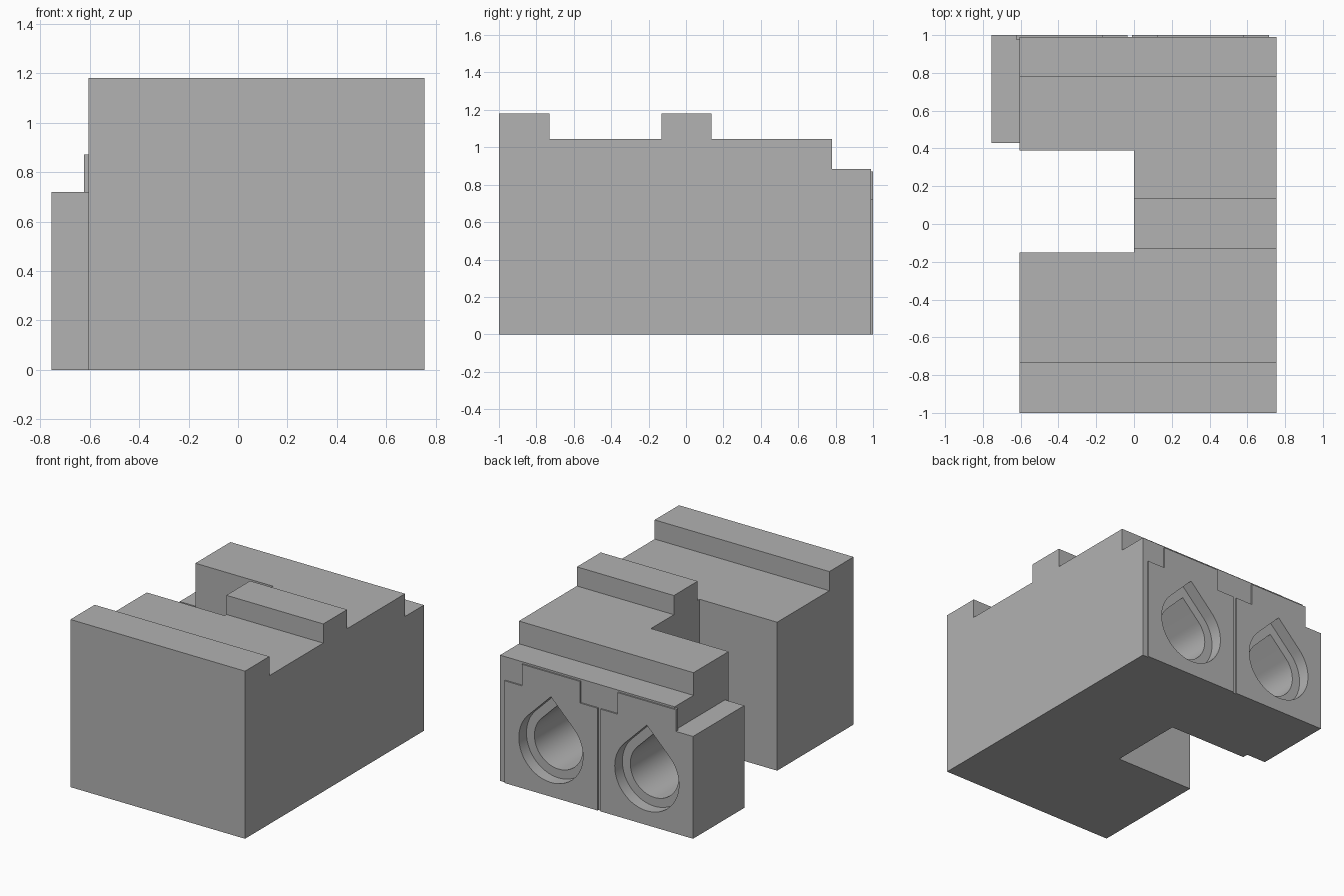
import bpy
import bmesh
from math import sin, cos, radians, sqrt

cube = bpy.data.objects.get("Cube")
if cube:
    bpy.data.objects.remove(cube, do_unlink=True)

grey = bpy.data.materials.new("plain grey")
grey.use_nodes = True
colour = (0.445, 0.445, 0.445, 1)
grey.diffuse_color = colour
grey.node_tree.nodes["Principled BSDF"].inputs["Base Color"].default_value = colour


def prism(name, outline, axis, lo, hi):
    """Extrude a 2D outline: (y, z) along x, or (x, z) along y."""
    bm = bmesh.new()
    place = (lambda a, b: (lo, a, b)) if axis == "x" else (lambda a, b: (a, lo, b))
    face = bm.faces.new([bm.verts.new(place(a, b)) for a, b in outline])
    moved = bmesh.ops.extrude_face_region(bm, geom=[face])["geom"]
    offset = (hi - lo, 0, 0) if axis == "x" else (0, hi - lo, 0)
    bmesh.ops.translate(bm, vec=offset,
                        verts=[v for v in moved if isinstance(v, bmesh.types.BMVert)])
    bmesh.ops.recalc_face_normals(bm, faces=bm.faces)
    mesh = bpy.data.meshes.new(name)
    bm.to_mesh(mesh)
    bm.free()
    mesh.materials.append(grey)
    obj = bpy.data.objects.new(name, mesh)
    bpy.context.collection.objects.link(obj)
    return obj


def rect(a0, a1, b0, b1):
    return [(a0, b0), (a1, b0), (a1, b1), (a0, b1)]


def teardrop(cx, cz, r, steps=48):
    """Circle whose upper quarter is replaced by a 45 degree peak."""
    arc = [radians(135 + 270 * i / steps) for i in range(steps + 1)]
    return [(cx + r * cos(a), cz + r * sin(a)) for a in arc] + [(cx, cz + r * sqrt(2))]


def cut(target, cutter):
    cutter.hide_render = True
    mod = target.modifiers.new("cut", "BOOLEAN")
    mod.operation = "DIFFERENCE"
    mod.solver = "EXACT"
    mod.object = cutter
    bpy.context.view_layer.objects.active = target
    bpy.ops.object.modifier_apply(modifier=mod.name)
    bpy.data.objects.remove(cutter, do_unlink=True)


# Main body with stepped ridges, and a side notch through its full height
RIDGE, DECK, LEDGE = 1.18, 1.045, 0.885
body = prism("body", [
    (-1, 0), (0.99, 0), (0.99, LEDGE), (0.78, LEDGE), (0.78, DECK),
    (0.135, DECK), (0.135, RIDGE), (-0.13, RIDGE), (-0.13, DECK),
    (-0.73, DECK), (-0.73, RIDGE), (-1, RIDGE)], "x", -0.605, 0.755)
cut(body, prism("notch_cutter", rect(-0.15, 0.39, -0.5, 2), "x", -1, 0))

# Two inserted blocks with a shallow top tab and a stepped teardrop bore
HOLE_Z, TOP, TAB_TOP, TAB = 0.35, 0.72, 0.872, 0.227
parts = [body]
for name, cx, half in (("left_block", 0.352, 0.363), ("right_block", -0.395, 0.36)):
    block = prism(name, [
        (cx - half, 0), (cx + half, 0), (cx + half, TOP), (cx + TAB, TOP),
        (cx + TAB, TAB_TOP), (cx - TAB, TAB_TOP), (cx - TAB, TOP),
        (cx - half, TOP)], "y", 0.43, 1)
    cut(block, prism("tab_cutter", rect(cx - 0.3, cx + 0.3, TOP, 1), "y", 0.3, 0.975))
    cut(block, prism("rim_cutter", teardrop(cx, HOLE_Z, 0.25), "y", 0.915, 1.1))
    cut(block, prism("bore_cutter", teardrop(cx, HOLE_Z, 0.188), "y", 0.44, 1.1))
    cut(body, prism("clearance_cutter", teardrop(cx, HOLE_Z, 0.258), "y", 0.437, 1.1))
    parts.append(block)

bpy.ops.object.select_all(action="DESELECT")
for obj in parts:
    obj.select_set(True)
bpy.context.view_layer.objects.active = body
bpy.ops.object.shade_smooth_by_angle(angle=radians(30))
